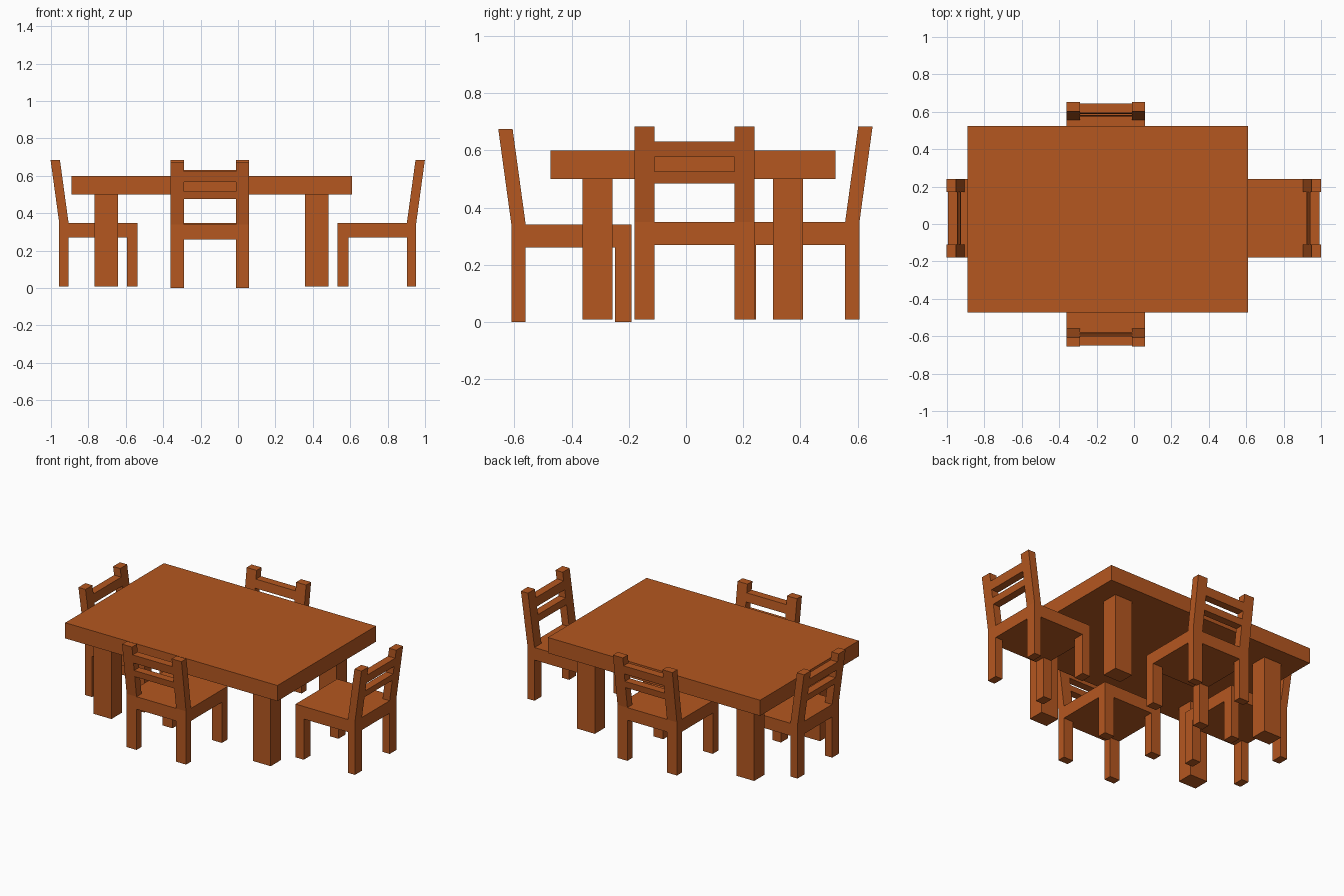
import bpy, bmesh, math
from mathutils import Matrix, Vector

if "Cube" in bpy.data.objects:
    bpy.data.objects.remove(bpy.data.objects["Cube"])

wood = bpy.data.materials.new("warm brown wood")
wood.diffuse_color = (0.46, 0.096, 0.0145, 1)
wood.use_nodes = True
wood.node_tree.nodes["Principled BSDF"].inputs["Base Color"].default_value = wood.diffuse_color


def prism(name, profile, x0, x1, matrix=Matrix()):
    """Extrude a (y, z) side profile from x0 to x1."""
    bm = bmesh.new()
    face = bm.faces.new([bm.verts.new((x0, y, z)) for y, z in profile])
    ext = bmesh.ops.extrude_face_region(bm, geom=[face])
    moved = [v for v in ext["geom"] if isinstance(v, bmesh.types.BMVert)]
    bmesh.ops.translate(bm, verts=moved, vec=Vector((x1 - x0, 0, 0)))
    bmesh.ops.recalc_face_normals(bm, faces=bm.faces[:])
    mesh = bpy.data.meshes.new(name)
    bm.to_mesh(mesh)
    bm.free()
    mesh.materials.append(wood)
    obj = bpy.data.objects.new(name, mesh)
    obj.matrix_world = matrix
    bpy.context.collection.objects.link(obj)
    return obj


def box(name, x, y, z, matrix=Matrix()):
    profile = [(y[0], z[0]), (y[1], z[0]), (y[1], z[1]), (y[0], z[1])]
    return prism(name, profile, x[0], x[1], matrix)


# Chair side dimensions: y = 0 at the front of the seat, y = DEPTH at the back
DEPTH, HALF, POST, THICK = 0.42, 0.21, 0.07, 0.05
SEAT_LOW, SEAT_TOP, TOP = 0.26, 0.34, 0.675
LEAN = 0.046


def leaning(name, z0, z1, x0, x1, matrix):
    """Piece of the backrest that follows its backward lean."""
    a, b = [LEAN * (z - SEAT_TOP) / (TOP - SEAT_TOP) for z in (z0, z1)]
    prism(name, [(DEPTH - THICK + a, z0), (DEPTH + a, z0),
                 (DEPTH + b, z1), (DEPTH - THICK + b, z1)], x0, x1, matrix)


def chair(label, location, degrees):
    m = Matrix.Translation(location) @ Matrix.Rotation(math.radians(degrees), 4, 'Z')
    box(label + "_seat", (-HALF, HALF), (0, DEPTH), (SEAT_LOW, SEAT_TOP), m)
    for side, x0 in (("a", -HALF), ("b", HALF - POST)):
        x = (x0, x0 + POST)
        box(f"{label}_front_leg_{side}", x, (0, 0.058), (0, SEAT_LOW), m)
        box(f"{label}_back_leg_{side}", x, (DEPTH - THICK, DEPTH), (0, SEAT_LOW), m)
        leaning(f"{label}_back_post_{side}", SEAT_TOP, TOP, *x, m)
    # two cross slats
    inner = HALF - POST
    leaning(label + "_lower_slat", 0.475, 0.517, -inner, inner, m)
    leaning(label + "_upper_slat", 0.567, 0.622, -inner, inner, m)


# Table
box("table_top", (-0.89, 0.61), (-0.473, 0.523), (0.5, 0.6))
for i, x in enumerate(((-0.768, -0.642), (0.358, 0.484))):
    for j, y in enumerate(((-0.361, -0.256), (0.304, 0.409))):
        box(f"table_leg_{i}{j}", x, y, (0.008, 0.5))

# Four chairs facing the table
chair("front_chair", (-0.15, -0.19, 0), 180)
chair("back_chair", (-0.15, 0.186, 0.009), 0)
chair("right_chair", (0.533, 0.03, 0.009), -90)
chair("left_chair", (-0.536, 0.03, 0.009), 90)
